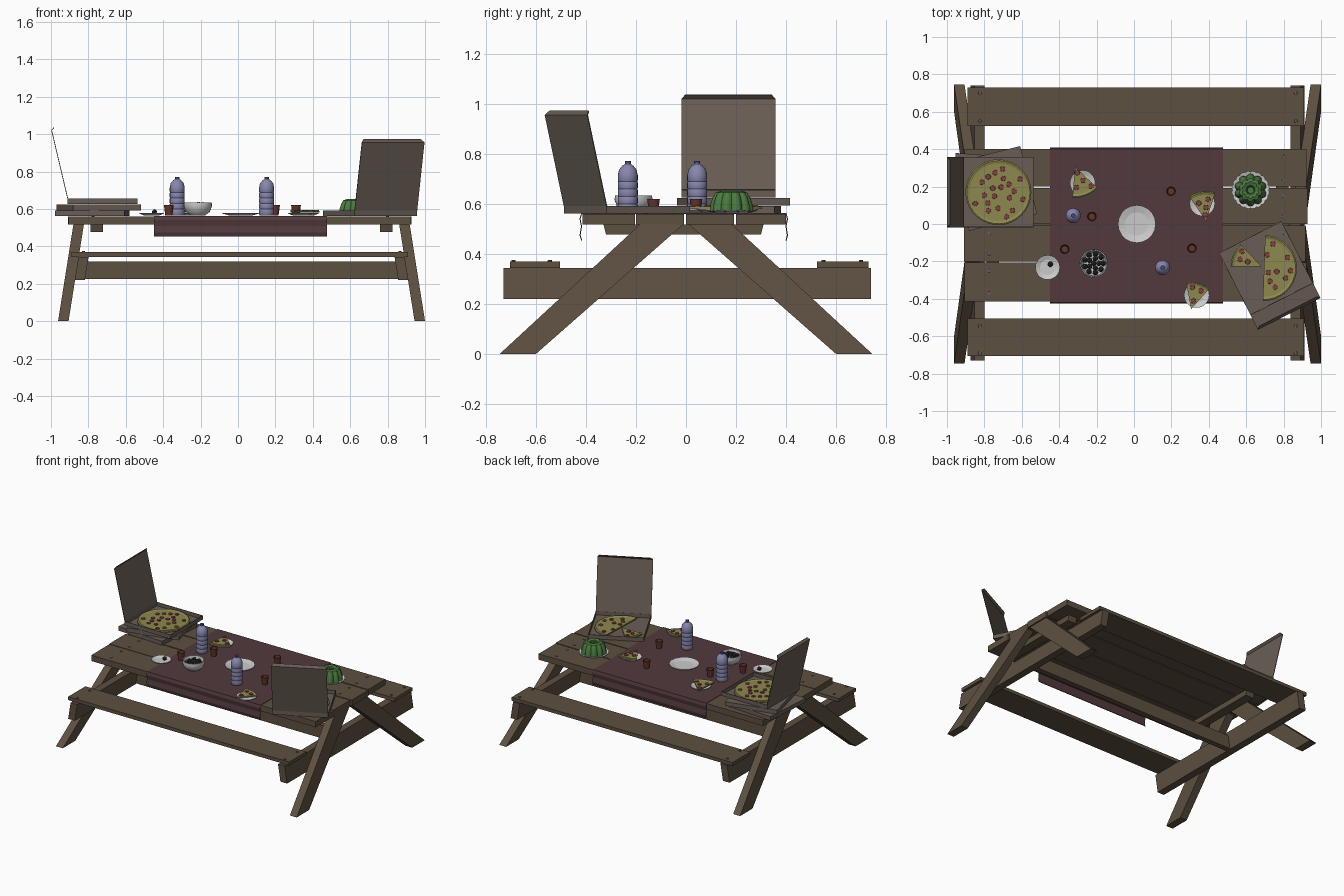
import bpy, bmesh, math, random
from mathutils import Matrix, Vector

if "Cube" in bpy.data.objects:
    bpy.data.objects.remove(bpy.data.objects["Cube"])

random.seed(4)


def mat(name, r, g, b):
    m = bpy.data.materials.new(name)
    m.diffuse_color = (r, g, b, 1)
    m.use_nodes = True
    m.node_tree.nodes["Principled BSDF"].inputs["Base Color"].default_value = m.diffuse_color
    return m


WOOD = mat("wood", .11, .08, .052)
STEEL = mat("steel", .12, .12, .13)
CLOTH = mat("cloth", .085, .042, .046)
CARD = mat("cardboard", .14, .11, .09)
CHEESE = mat("cheese", .27, .25, .08)
SAUSAGE = mat("sausage", .22, .05, .05)
PLASTIC = mat("bottle", .24, .24, .42)
CAP = mat("cap", .06, .06, .2)
CUP = mat("cup", .13, .035, .025)
JELLY = mat("jelly", .07, .19, .05)
OLIVE = mat("olive", .03, .03, .035)


def finish(name, bm, m=None, smooth=False, mtx=None):
    bmesh.ops.remove_doubles(bm, verts=bm.verts, dist=1e-5)
    bmesh.ops.recalc_face_normals(bm, faces=bm.faces)
    me = bpy.data.meshes.new(name)
    bm.to_mesh(me)
    bm.free()
    o = bpy.data.objects.new(name, me)
    bpy.context.collection.objects.link(o)
    if m:
        me.materials.append(m)
    if mtx is not None:
        o.matrix_world = mtx
    if smooth:
        bpy.context.view_layer.objects.active = o
        o.select_set(True)
        bpy.ops.object.shade_smooth_by_angle(angle=math.radians(35))
        o.select_set(False)
    return o


def loft(name, low, high, z0, z1, m=WOOD):
    """Prism between two rectangles given as (x0, x1, y0, y1)."""
    bm = bmesh.new()
    rings = []
    for (a, b, c, d), z in ((low, z0), (high, z1)):
        rings.append([bm.verts.new((x, y, z)) for x, y in ((a, c), (b, c), (b, d), (a, d))])
    lo, hi = rings
    bm.faces.new(lo)
    bm.faces.new(hi)
    for i in range(4):
        j = (i + 1) % 4
        bm.faces.new((lo[i], lo[j], hi[j], hi[i]))
    return finish(name, bm, m)


def block(name, x0, x1, y0, y1, z0, z1, m=WOOD):
    return loft(name, (x0, x1, y0, y1), (x0, x1, y0, y1), z0, z1, m)


def lathe(name, prof, loc, m=None, n=20, a0=0, a1=360, smooth=False, flutes=0, depth=0):
    """Revolve (r, z) points round z; part turns get closed ends."""
    bm = bmesh.new()
    cols = []
    for i in range(n + 1):
        a = math.radians(a0 + (a1 - a0) * i / n)
        k = 1 + depth * (abs(math.sin(flutes * a / 2)) - 1) if flutes else 1
        cols.append([bm.verts.new((r * k * math.cos(a), r * k * math.sin(a), z)) for r, z in prof])
    for p, q in zip(cols, cols[1:]):
        for j in range(len(prof) - 1):
            bm.faces.new((p[j], q[j], q[j + 1], p[j + 1]))
    if a1 - a0 < 360:
        bm.faces.new(cols[0])
        bm.faces.new(cols[-1])
    return finish(name, bm, m, smooth, Matrix.Translation(loc))


def studs(name, points, r, h, m, n=10):
    bm = bmesh.new()
    for p in points:
        bmesh.ops.create_cone(bm, cap_ends=True, segments=n, radius1=r, radius2=r * .9, depth=h,
                              matrix=Matrix.Translation(p))
    return finish(name, bm, m)


# --- table: planks, benches, frame ---
for i, (y0, y1, dx) in enumerate(((-.415, -.205, 0), (-.2, -.008, -.005), (0, .192, .004), (.2, .4, -.002))):
    block(f"top_plank_{i}", -.905 + dx, .923 + dx, y0, y1, .517, .56)
for side, y0, y1 in (("front", -.705, -.505), ("back", .525, .73)):
    block(side + "_bench", -.89, .91, y0, y1, .344, .369)
block("centre_stretcher", -.825, .86, -.02, .02, .225, .32)
CX = .019
for side, s in (("left", -1), ("right", 1)):
    def xs(a, b):
        return tuple(sorted((CX + s * a, CX + s * b)))
    for end, t in (("front", -1), ("back", 1)):
        foot, head = sorted((t * .6, t * .745)), sorted((t * .012, t * .185))
        loft(f"{side}_{end}_leg", (*xs(.925, .981), *foot), (*xs(.843, .899), *head), 0, .517)
    loft(side + "_crossbeam", (*xs(.838, .892), -.73, .74), (*xs(.818, .872), -.73, .74), .22, .344)
    loft(side + "_batten", (*xs(.74, .808), -.32, .30), (*xs(.74, .808), -.33, .31), .477, .517)
pts = [(x, y, .371) for x in (-.825, .865) for y in (-.69, -.545, .55, .7)]
pts += [(x, y, .56) for x in (-.775, .8) for y in (-.37, -.25, -.16, -.05, .04, .15, .24, .36)]
studs("bolts", pts, .009, .008, STEEL)

# --- tablecloth draped over both edges ---
prof = [(-.419, .452), (-.426, .475), (-.42, .51), (-.426, .54), (-.419, .563),
        (.402, .563), (.408, .54), (.402, .51), (.408, .475), (.402, .452)]
bm = bmesh.new()
rows = [[bm.verts.new((x, y, z)) for y, z in prof] for x in (-.448, .477)]
for j in range(len(prof) - 1):
    bm.faces.new((rows[0][j], rows[1][j], rows[1][j + 1], rows[0][j + 1]))
cloth = finish("tablecloth", bm, CLOTH)
cloth.modifiers.new("thick", "SOLIDIFY").thickness = .004


# --- pizzas ---
def pizza(name, x, y, z, R, a0, a1, count):
    pr = [(0, 0), (R, 0), (R, .01), (.96 * R, .014), (.88 * R, .009), (0, .009)]
    lathe(name, pr, (x, y, z), CHEESE, max(5, round((a1 - a0) / 11)), a0, a1)
    spots = []
    for _ in range(2000):
        if len(spots) == count:
            break
        r = R * .82 * math.sqrt(random.random())
        pad = 0 if a1 - a0 >= 360 else math.degrees(math.asin(min(1, .014 / max(r, .015))))
        if a0 + pad >= a1 - pad:
            continue
        a = math.radians(random.uniform(a0 + pad, a1 - pad))
        p = Vector((x + r * math.cos(a), y + r * math.sin(a), z + .01))
        if all((p - q).length > .04 for q in spots):
            spots.append(p)
    studs(name + "_toppings", spots, .015, .008, SAUSAGE)


# --- open cardboard box with raised lid, hinged on local -y ---
def open_box(name, x, y, z, ang, S=.375, H=.03):
    mtx = Matrix.Translation((x, y, z)) @ Matrix.Rotation(math.radians(ang), 4, "Z")
    bm = bmesh.new()
    bmesh.ops.create_cube(bm, size=1, matrix=Matrix.Translation((0, 0, H / 2)) @ Matrix.Diagonal((S, S, H, 1)))
    bmesh.ops.delete(bm, geom=[f for f in bm.faces if f.calc_center_median().z > H * .9], context="FACES")
    tray = finish(name + "_tray", bm, CARD, mtx=mtx)
    bm = bmesh.new()
    h, b = S / 2, -S / 2
    rows = [[bm.verts.new((sx * w, yy, zz)) for sx in (-1, 1)] for w, yy, zz in
            ((h, b, H), (h, b - .086, H + .365), (h - .015, b - .072, H + .382))]
    for p, q in zip(rows, rows[1:]):
        bm.faces.new((p[0], p[1], q[1], q[0]))
    lid = finish(name + "_lid", bm, CARD, mtx=mtx)
    for o in (tray, lid):
        o.modifiers.new("thick", "SOLIDIFY").thickness = .004


for i, (ang, dx, dy) in enumerate(((-4, -.035, .01), (14, .0, .02))):
    o = block(f"closed_box_{i}", -.187, .187, -.187, .187, 0, .03, CARD)
    o.matrix_world = Matrix.Translation((-.745 + dx, .17 + dy, .561 + .032 * i)) @ Matrix.Rotation(math.radians(ang), 4, "Z")
open_box("left_box", -.725, .17, .626, -90)
pizza("whole_pizza", -.725, .17, .634, .176, 0, 360, 20)
open_box("right_box", .706, -.237, .561, 27)
pizza("half_pizza", .695, -.235, .569, .176, -92, 88, 9)
pizza("box_slice", .682, -.228, .569, .165, 133, 180, 3)


# --- plates and slices ---
def plate(name, x, y, z, r, **kw):
    pr = [(0, 0), (.6 * r, 0), (r, .011), (r, .014), (.62 * r, .004), (0, .004)]
    lathe(name, pr, (x, y, z), **kw)


for i, (px, py, ax, ay, d, L) in enumerate(((-.275, .22, -.315, .305, -69, .165),
                                            (.365, .11, .385, .015, 98, .16), (.335, -.38, .305, -.455, 74, .145))):
    plate(f"small_plate_{i}", px, py, .565, .068)
    pizza(f"slice_{i}", ax, ay, .58, L, d - 26, d + 26, 4)
plate("big_plate", .015, 0, .565, .101)
plate("side_dish", -.462, -.232, .565, .066)

# --- bowl of olives ---
lathe("bowl", [(0, 0), (.04, 0), (.064, .018), (.076, .05), (.074, .068), (.068, .068), (.068, .05), (.055, .025), (0, .02)],
      (-.215, -.21, .566), smooth=True, n=24)
bm = bmesh.new()
spots = [(-.447, -.215, .583)] + [(-.215, -.21, .622)]
for k in range(14):
    r, n, z = (.027, 5, .617) if k < 5 else (.05, 9, .61)
    a = k * math.tau / n
    spots.append((-.215 + r * math.cos(a), -.21 + r * math.sin(a), z + random.uniform(-.004, .006)))
for p in spots:
    bmesh.ops.create_icosphere(bm, subdivisions=1, radius=.016, matrix=Matrix.Translation(p))
finish("olives", bm, OLIVE)

# --- bottles and cups ---
body = [(0, 0), (.036, 0), (.04, .006)]
for k in range(4):
    z = .03 + k * .03
    body += [(.04, z), (.038, z + .004), (.04, z + .008)]
body += [(.04, .15), (.035, .172), (.022, .188), (.012, .194), (.012, .198), (0, .198)]
for i, (x, y) in enumerate(((-.325, .045), (.153, -.233))):
    lathe(f"bottle_{i}", body, (x, y, .565), PLASTIC, smooth=True)
    lathe(f"bottle_cap_{i}", [(0, 0), (.012, 0), (.012, .014), (0, .014)], (x, y, .758), CAP, 12)
cup = [(0, 0), (.019, 0), (.026, .055), (.023, .055), (.018, .008), (0, .008)]
for i, (x, y) in enumerate(((-.225, .04), (-.37, -.135), (.198, .175), (.31, -.13))):
    lathe(f"cup_{i}", cup, (x, y, .565), CUP, 14, smooth=True)

# --- fluted jelly on a scalloped plate ---
plate("jelly_plate", .623, .182, .561, .102, n=60, flutes=20, depth=.05)
lathe("jelly", [(0, 0), (.088, 0), (.084, .03), (.074, .06), (.062, .078), (.045, .084), (.026, .078), (.018, .055), (0, .05)],
      (.623, .182, .568), JELLY, 60, smooth=True, flutes=10, depth=.16)
